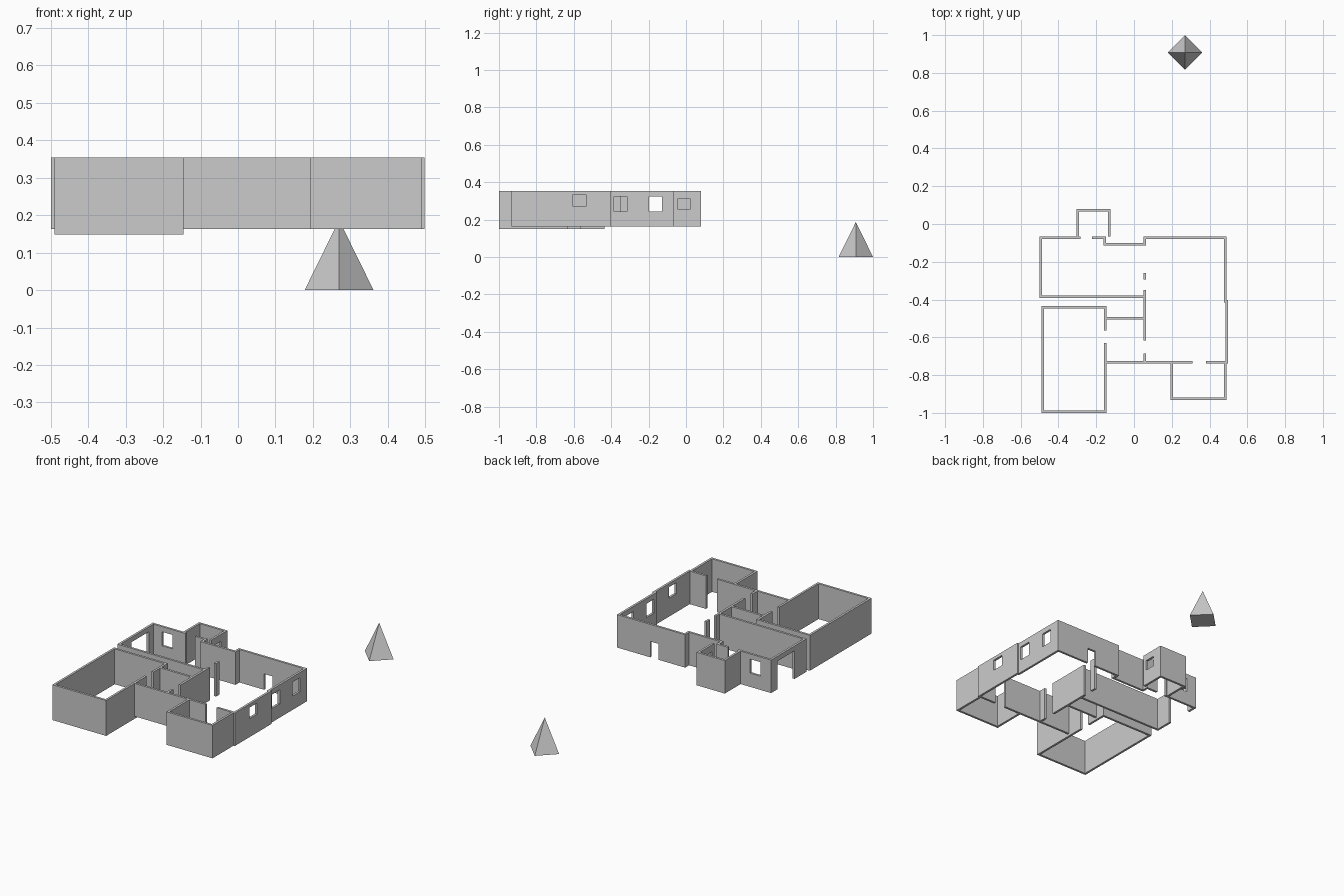
import bpy, bmesh
from mathutils import Vector

if "Cube" in bpy.data.objects:
    bpy.data.objects.remove(bpy.data.objects["Cube"])

H = 0.0065            # half wall thickness
TOP, BASE = 0.354, 0.163


def wall(name, pts, base=BASE):
    """Mitred wall of constant thickness along an open centre line."""
    p = [Vector(q) for q in pts]
    dirs = [(b - a).normalized() for a, b in zip(p, p[1:])]
    norms = [Vector((-d.y, d.x)) for d in dirs]
    bm = bmesh.new()
    rings = []
    for i, c in enumerate(p):
        n0, n1 = norms[max(i - 1, 0)], norms[min(i, len(norms) - 1)]
        off = (n0 + n1) * (H / (1 + n0.dot(n1)))
        a, b = c + off, c - off
        rings.append([bm.verts.new((v.x, v.y, z)) for v, z in
                      ((a, base), (b, base), (b, TOP), (a, TOP))])
    for r, s in zip(rings, rings[1:]):
        for k in range(4):
            bm.faces.new((r[k], r[(k + 1) % 4], s[(k + 1) % 4], s[k]))
    bm.faces.new(rings[0])
    bm.faces.new(rings[-1])
    bmesh.ops.recalc_face_normals(bm, faces=bm.faces)
    me = bpy.data.meshes.new(name)
    bm.to_mesh(me)
    bm.free()
    ob = bpy.data.objects.new(name, me)
    bpy.context.collection.objects.link(ob)
    return ob


def opening(target, x0, x1, y0, y1, z0, z1):
    """Cut a window or door through a wall, then remove the cutter."""
    bpy.ops.mesh.primitive_cube_add(
        size=1, location=((x0 + x1) / 2, (y0 + y1) / 2, (z0 + z1) / 2))
    c = bpy.context.object
    c.name = "opening_cutter"
    c.hide_render = True
    c.scale = (x1 - x0, y1 - y0, z1 - z0)
    m = target.modifiers.new("opening", 'BOOLEAN')
    m.operation, m.solver, m.object = 'DIFFERENCE', 'EXACT', c
    bpy.context.view_layer.objects.active = target
    bpy.ops.object.modifier_apply(modifier=m.name)
    bpy.data.objects.remove(c)


# outer walls
west = wall("west_room_wall", [(-0.283, -0.072), (-0.4935, -0.072), (-0.4935, -0.385), (0.052, -0.385)])
main = wall("main_room_wall", [(-0.222, -0.072), (-0.155, -0.072), (-0.155, -0.108), (0.058, -0.108),
                               (0.058, -0.072), (0.482, -0.072), (0.482, -0.408), (0.491, -0.408),
                               (0.491, -0.733), (0.381, -0.733)])
closet = wall("back_closet_wall", [(-0.298, -0.0655), (-0.298, 0.0725), (-0.13, 0.0725), (-0.13, -0.0655)])
wall("front_porch_wall", [(0.2, -0.7395), (0.2, -0.926), (0.483, -0.926), (0.483, -0.7395)])
wall("front_left_room_wall", [(-0.152, -0.565), (-0.152, -0.441), (-0.484, -0.441), (-0.484, -0.9935),
                              (-0.152, -0.9935), (-0.152, -0.63)], 0.149)

# inner partitions
wall("front_partition", [(-0.1455, -0.733), (0.31, -0.733)])
wall("short_partition", [(-0.1455, -0.498), (0.0515, -0.498)])
for i, (a, b) in enumerate([(-0.26, -0.293), (-0.35, -0.617), (-0.685, -0.7265)]):
    wall(f"centre_partition_{i + 1}", [(0.058, a), (0.058, b)])

# windows and doors
for y0, y1, z0, z1 in [(-0.604, -0.535, 0.27, 0.334), (-0.385, -0.315, 0.243, 0.324),
                       (-0.198, -0.128, 0.243, 0.324)]:
    opening(main, 0.45, 0.53, y0, y1, z0, z1)
opening(main, 0.222, 0.275, -0.11, -0.03, 0.1, 0.255)
opening(west, -0.433, -0.365, -0.11, -0.03, 0.243, 0.324)
opening(west, -0.53, -0.46, -0.28, -0.122, 0.1, 0.326)
opening(closet, -0.17, -0.09, -0.043, 0.021, 0.254, 0.314)

# separate marker pyramid
bpy.ops.mesh.primitive_cone_add(vertices=4, radius1=0.092, radius2=0, depth=0.187,
                                location=(0.27, 0.908, 0.0935))
bpy.context.object.name = "marker_pyramid"
